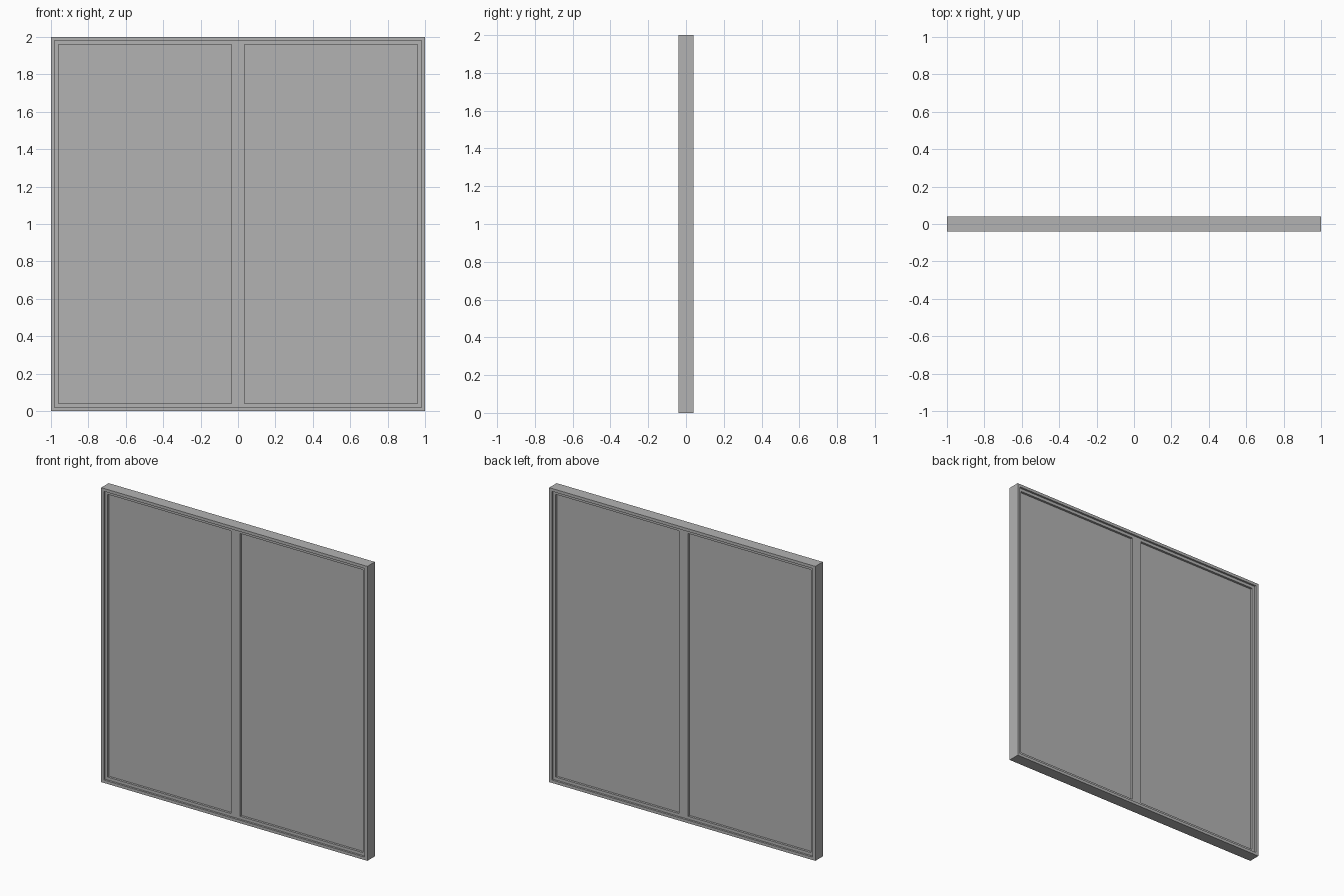
import bpy
import bmesh

if "Cube" in bpy.data.objects:
    bpy.data.objects.remove(bpy.data.objects["Cube"], do_unlink=True)

grey = bpy.data.materials.new("plain grey")
grey.use_nodes = True
colour = (0.45, 0.45, 0.45, 1)
grey.diffuse_color = colour
grey.node_tree.nodes["Principled BSDF"].inputs["Base Color"].default_value = colour

SIZE = 2.0
FRAME = 0.02      # face width of the outer frame
SASH = 0.04       # outer edge to glass
MULLION = 0.035   # half width


def ring(name, outer, inner, depth):
    """Square picture-frame ring centred on x = 0, z = 1."""
    bm = bmesh.new()
    corners = [(-1, -1), (1, -1), (1, 1), (-1, 1)]
    loops = []
    for half, y in ((outer, -depth), (inner, -depth), (inner, depth), (outer, depth)):
        loops.append([bm.verts.new((sx * half, y, SIZE / 2 + sz * half))
                      for sx, sz in corners])
    for a, b in zip(loops, loops[1:] + loops[:1]):
        for i in range(4):
            j = (i + 1) % 4
            bm.faces.new((a[i], a[j], b[j], b[i]))
    bmesh.ops.recalc_face_normals(bm, faces=bm.faces)
    return finish(name, bm)


def box(name, x0, x1, z0, z1, depth):
    bm = bmesh.new()
    bmesh.ops.create_cube(bm, size=1)
    for v in bm.verts:
        v.co.x = x1 if v.co.x > 0 else x0
        v.co.y = depth if v.co.y > 0 else -depth
        v.co.z = z1 if v.co.z > 0 else z0
    return finish(name, bm)


def finish(name, bm):
    mesh = bpy.data.meshes.new(name)
    bm.to_mesh(mesh)
    bm.free()
    mesh.materials.append(grey)
    obj = bpy.data.objects.new(name, mesh)
    bpy.context.collection.objects.link(obj)
    return obj


# Stepped frame
ring("outer_frame", 1, 1 - FRAME, 0.04)
ring("inner_frame", 1 - FRAME, 1 - SASH, 0.027)
box("centre_mullion", -MULLION, MULLION, SASH, SIZE - SASH, 0.027)

# Panes
for name, side in (("left_pane", 1), ("right_pane", -1)):
    x0, x1 = sorted((side * MULLION, side * (1 - SASH)))
    box(name, x0, x1, SASH, SIZE - SASH, 0.012)
